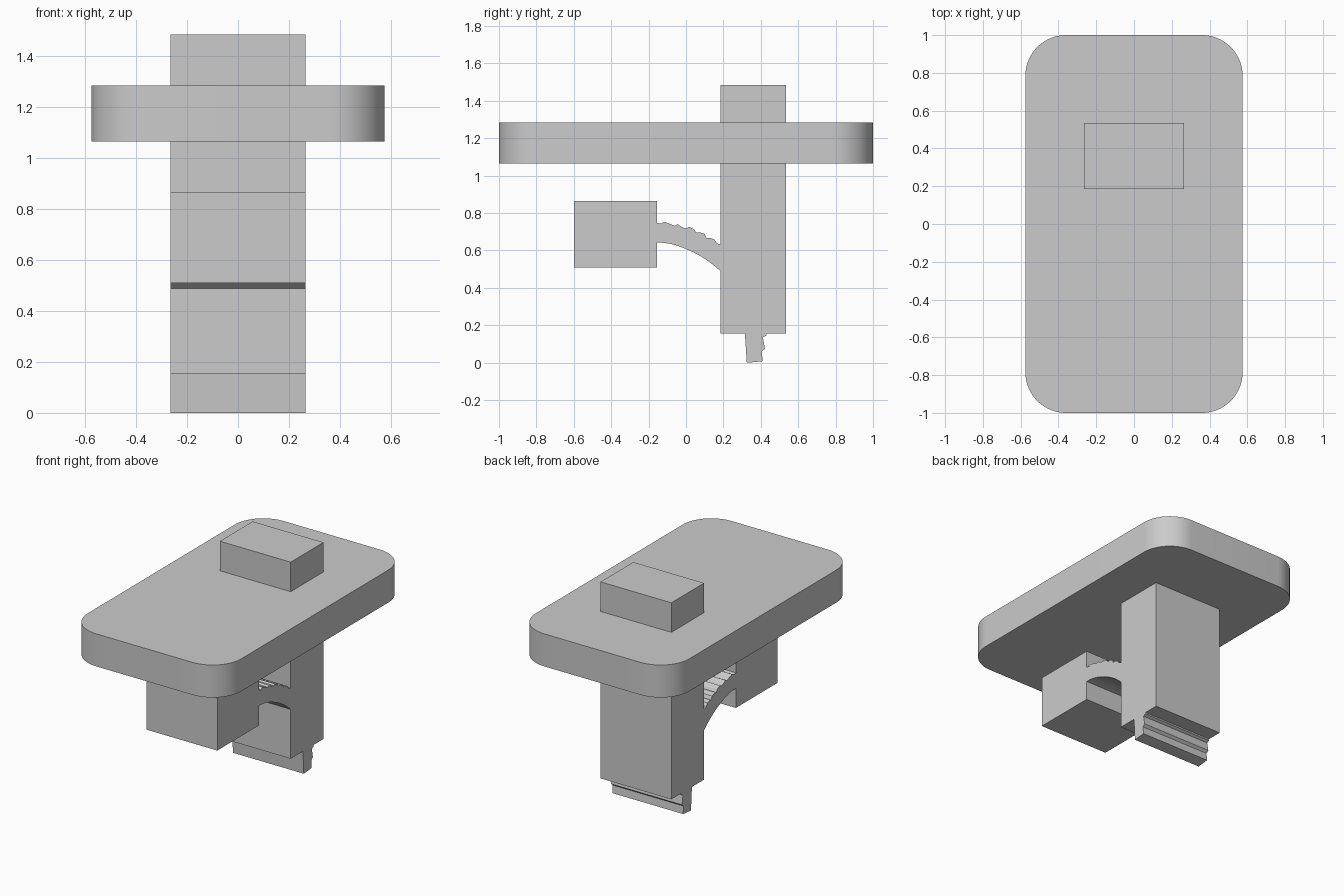
import bpy, bmesh, math

if "Cube" in bpy.data.objects:
    bpy.data.objects.remove(bpy.data.objects["Cube"])

HALF_W = 0.265  # shared half width of post, block, arm and foot


def make(name, bm):
    bmesh.ops.recalc_face_normals(bm, faces=bm.faces)
    me = bpy.data.meshes.new(name)
    bm.to_mesh(me)
    bm.free()
    ob = bpy.data.objects.new(name, me)
    bpy.context.collection.objects.link(ob)
    return ob


def prism(name, points, vec):
    """Extrude a closed outline of 3D points along vec."""
    bm = bmesh.new()
    face = bm.faces.new([bm.verts.new(p) for p in points])
    new = bmesh.ops.extrude_face_region(bm, geom=[face])["geom"]
    bmesh.ops.translate(bm, vec=vec, verts=[v for v in new if isinstance(v, bmesh.types.BMVert)])
    return make(name, bm)


def side_profile(name, yz):
    return prism(name, [(-HALF_W, y, z) for y, z in yz], (2 * HALF_W, 0, 0))


def box(name, y0, y1, z0, z1):
    return side_profile(name, [(y0, z0), (y1, z0), (y1, z1), (y0, z1)])


# Rounded plate
R, SEG = 0.215, 16
outline = []
for i, (sx, sy) in enumerate([(1, 1), (-1, 1), (-1, -1), (1, -1)]):
    for k in range(SEG + 1):
        a = math.radians(90 * (i + k / SEG))
        outline.append((sx * (0.575 - R) + R * math.cos(a),
                        sy * (1 - R) + R * math.sin(a), 1.065))
plate = prism("plate", outline, (0, 0, 0.22))
bpy.context.view_layer.objects.active = plate
plate.select_set(True)
bpy.ops.object.shade_smooth_by_angle(angle=math.radians(30))

# Post through the plate, and the front block
box("post", 0.185, 0.535, 0.155, 1.485)
box("front_block", -0.60, -0.155, 0.51, 0.865)

# Curved arm with a ragged top, joining block and post
side_profile("curved_arm", [
    (-0.155, 0.642), (-0.12, 0.641), (-0.08, 0.635), (-0.04, 0.624), (0.0, 0.608),
    (0.04, 0.590), (0.08, 0.568), (0.12, 0.542), (0.155, 0.515), (0.185, 0.489),
    (0.185, 0.632), (0.165, 0.638), (0.150, 0.660), (0.125, 0.668), (0.110, 0.665),
    (0.100, 0.688), (0.075, 0.697), (0.055, 0.695), (0.045, 0.712), (0.015, 0.727),
    (0.005, 0.718), (-0.015, 0.722), (-0.045, 0.740), (-0.060, 0.732),
    (-0.115, 0.754), (-0.135, 0.743), (-0.155, 0.748)])

# Ragged foot under the post
side_profile("foot", [
    (0.315, 0.155), (0.325, 0.0), (0.365, 0.003), (0.41, 0.008), (0.405, 0.06),
    (0.422, 0.075), (0.411, 0.135), (0.430, 0.145), (0.430, 0.155)])
